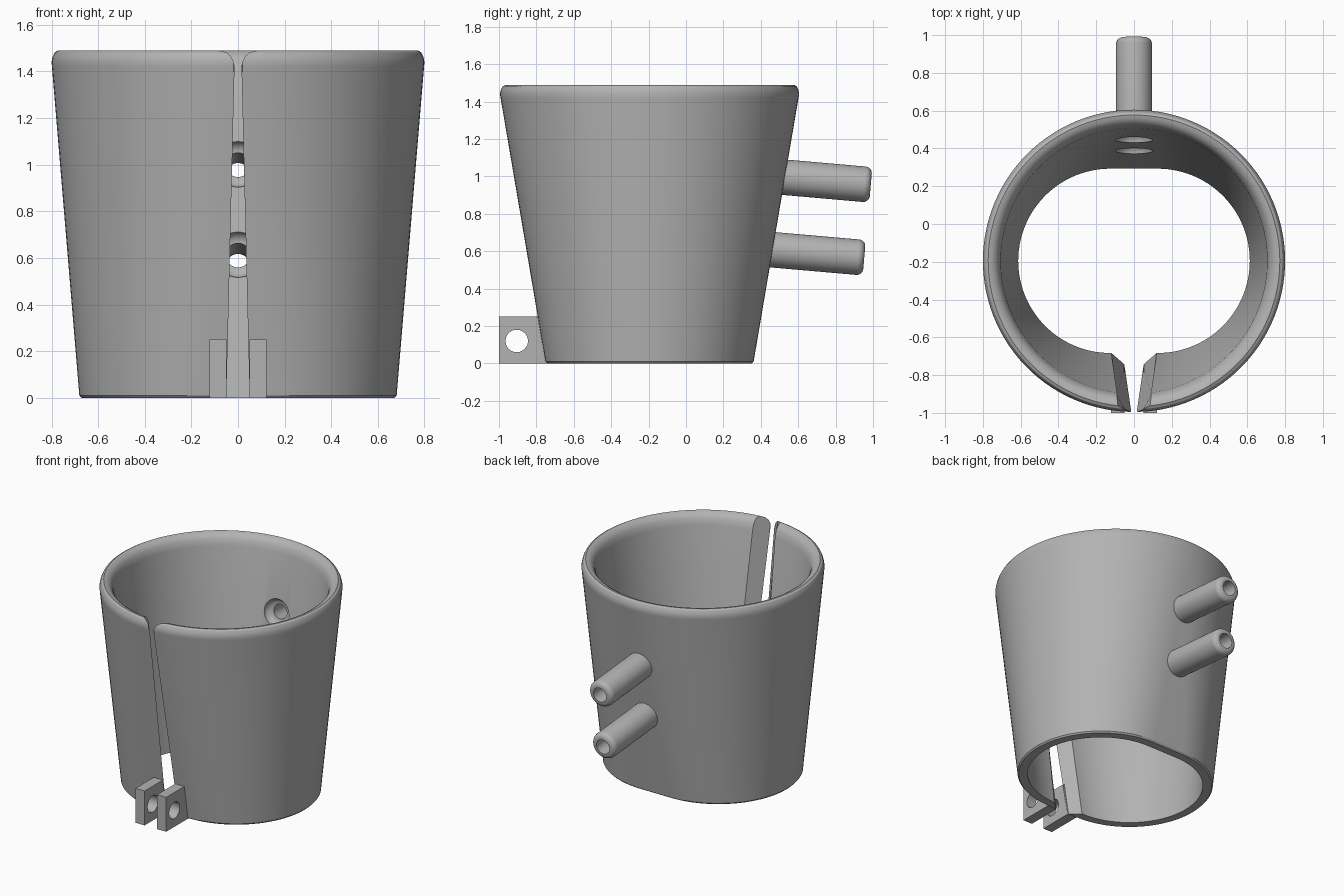
import bpy, bmesh
from math import sin, cos, pi, asin, radians
from mathutils import Vector, Matrix

old = bpy.data.objects.get("Cube")
if old:
    bpy.data.objects.remove(old, do_unlink=True)

grey = bpy.data.materials.new("plain grey")
grey.use_nodes = True
grey.diffuse_color = (0.45, 0.45, 0.45, 1)
grey.node_tree.nodes["Principled BSDF"].inputs["Base Color"].default_value = (0.45, 0.45, 0.45, 1)


def finish(name, bm):
    """Clean the mesh, wrap it in an object and colour it."""
    bmesh.ops.remove_doubles(bm, verts=bm.verts, dist=0.0002)
    bmesh.ops.recalc_face_normals(bm, faces=bm.faces)
    mesh = bpy.data.meshes.new(name)
    bm.to_mesh(mesh)
    bm.free()
    mesh.materials.append(grey)
    ob = bpy.data.objects.new(name, mesh)
    bpy.context.collection.objects.link(ob)
    return ob


def activate(ob):
    bpy.ops.object.select_all(action='DESELECT')
    ob.select_set(True)
    bpy.context.view_layer.objects.active = ob


def apply_modifier(ob, kind, **settings):
    mod = ob.modifiers.new(kind.lower(), kind)
    for key, value in settings.items():
        setattr(mod, key, value)
    activate(ob)
    bpy.ops.object.modifier_apply(modifier=mod.name)


def cut(ob, cutter):
    apply_modifier(ob, 'BOOLEAN', object=cutter, operation='DIFFERENCE', solver='EXACT')
    bpy.data.objects.remove(cutter, do_unlink=True)


def smooth(ob):
    activate(ob)
    bpy.ops.object.shade_smooth_by_angle(angle=radians(30))


def lathe(name, profile, origin, axis, segments=40):
    """Revolve a closed (distance, radius) profile about an axis."""
    bm = bmesh.new()
    place = Matrix.Translation(origin) @ Vector(axis).to_track_quat('Z', 'Y').to_matrix().to_4x4()
    rings = []
    for i in range(segments):
        a = 2 * pi * i / segments
        rings.append([bm.verts.new(place @ Vector((r * cos(a), r * sin(a), s))) for s, r in profile])
    n = len(profile)
    for i in range(segments):
        a, b = rings[i], rings[(i + 1) % segments]
        for j in range(n):
            k = (j + 1) % n
            if profile[j][1] or profile[k][1]:
                bm.faces.new((a[j], a[k], b[k], b[j]))
    return finish(name, bm)


# Sleeve: half of a loft from a stadium outline to a circle, open at the front
CENTRE_Y, FLARE_TOP, ARC = -0.195, 1.44, 56


def outline(z, depth, slit):
    t = min(z / FLARE_TOP, 1)
    radius = 0.555 + 0.245 * t - depth
    flat = 0.125 * (1 - t)
    start = asin(max(slit - flat, 0) / radius)
    points = [(min(slit, flat + radius * sin(start)), CENTRE_Y - radius * cos(start), z)]
    for i in range(ARC + 1):
        a = start + (pi - start) * i / ARC
        points.append((flat + radius * sin(a), CENTRE_Y - radius * cos(a), z))
    points.append((0, CENTRE_Y + radius, z))
    return points


# Wall section: height, depth in from the outer face, half width of the slit
section = [(0, 0.008, 0.052), (0.01, 0, 0.05), (1.42, 0, 0.015), (1.44, 0, 0.018),
           (1.465, 0.005, 0.03), (1.482, 0.014, 0.05), (1.49, 0.028, 0.085),
           (1.486, 0.048, 0.088), (1.473, 0.068, 0.09), (1.452, 0.083, 0.09),
           (1.41, 0.092, 0.09), (0, 0.067, 0.12)]
bm = bmesh.new()
loops = [[bm.verts.new(p) for p in outline(*row)] for row in section]
for i, low in enumerate(loops):
    high = loops[(i + 1) % len(loops)]
    for j in range(len(low) - 1):
        bm.faces.new((low[j], low[j + 1], high[j + 1], high[j]))
bm.faces.new([loop[0] for loop in loops])
sleeve = finish("tapered_sleeve", bm)
apply_modifier(sleeve, 'MIRROR', merge_threshold=0.0005)

# Hollow pegs sloping down at the back, each with a flared bore through the wall
tilt = radians(5)
direction = (0, cos(tilt), -sin(tilt))
BORE, PEG = 0.052, 0.095
for name, tip, inner in (("upper_peg", (0, 0.988, 0.955), -0.548),
                         ("lower_peg", (0, 0.953, 0.565), -0.574)):
    flare = [(inner + 0.045 * sin(a), 0.099 - 0.045 * (1 - cos(a)))
             for a in (radians(15 * k) for k in range(7))]
    bore = [(inner - 0.1, 0), (inner - 0.1, 0.105)] + flare + [(-0.3, 0.054), (-0.3, 0)]
    cut(sleeve, lathe(name + "_bore", bore, tip, direction))
    rounding = [(-0.035 * (1 - cos(a)), PEG - 0.035 * (1 - sin(a)))
                for a in (radians(18 * k) for k in range(5, -1, -1))]
    rounding = [(s, r) for s, r in reversed(rounding)]
    root = inner + 0.045
    peg = lathe(name, [(root, BORE), (0, BORE)] + rounding + [(root, PEG)], tip, direction)
    smooth(peg)
smooth(sleeve)

# Clamp lugs either side of the slit, drilled for a cross bolt
bm = bmesh.new()
side = [(-1, 0), (-0.745, 0), (-0.785, 0.25), (-1, 0.25)]
face = bm.faces.new([bm.verts.new((0.05, y, z)) for y, z in side])
grown = bmesh.ops.extrude_face_region(bm, geom=[face])
bmesh.ops.translate(bm, vec=(0.073, 0, 0),
                    verts=[v for v in grown["geom"] if isinstance(v, bmesh.types.BMVert)])
lugs = finish("clamp_lugs", bm)
cut(lugs, lathe("bolt_hole", [(0, 0), (0, 0.06), (0.2, 0.06), (0.2, 0)], (0, -0.905, 0.12), (1, 0, 0)))
apply_modifier(lugs, 'MIRROR')
smooth(lugs)
